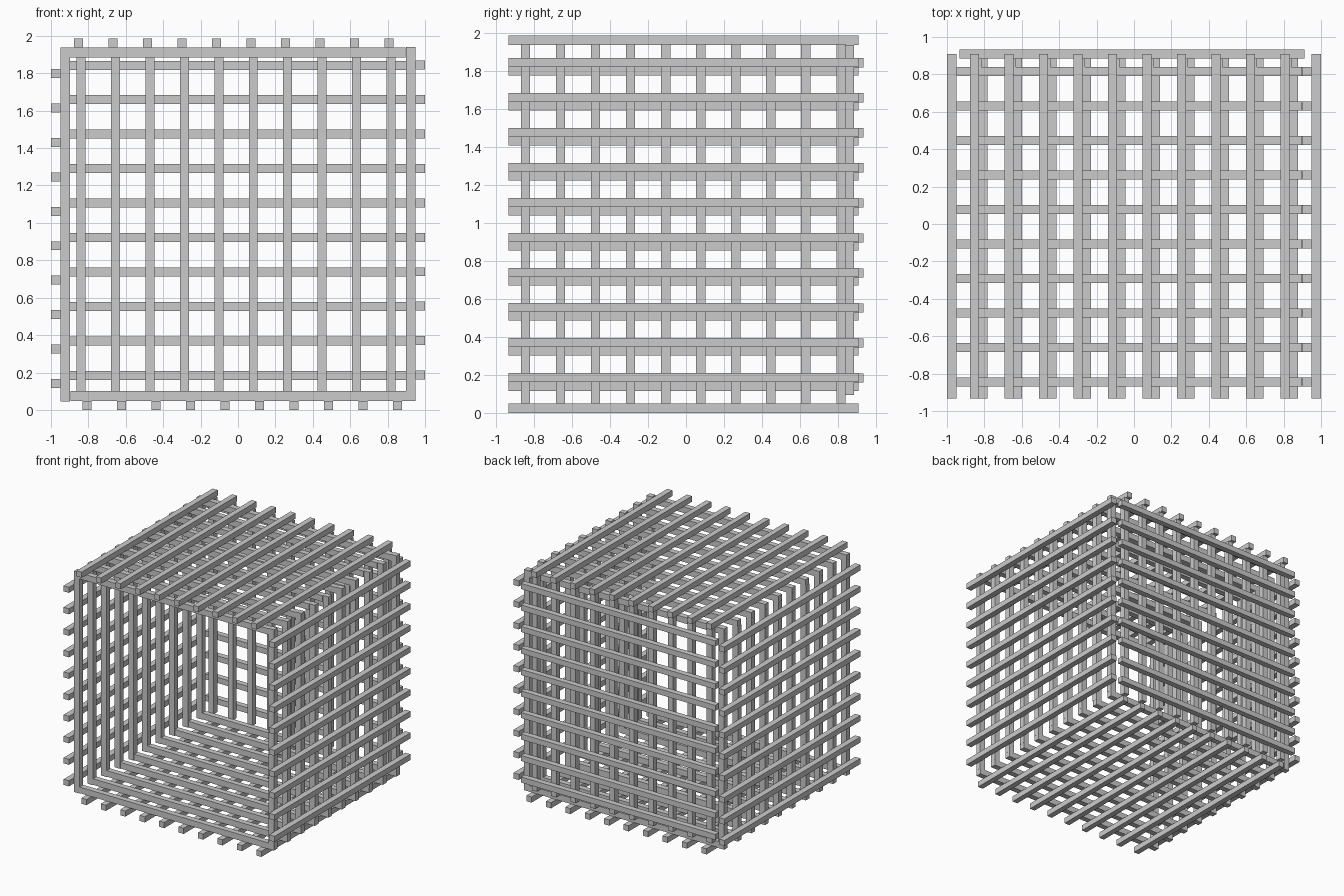
import bpy, bmesh
from math import radians
from mathutils import Matrix, Vector

if "Cube" in bpy.data.objects:
    bpy.data.objects.remove(bpy.data.objects["Cube"])

N, STEP = 10, 0.1843      # slats per layer and their spacing
LEN = N * STEP            # slat length
W = 0.048                 # slat width
MID_Z = 0.9925            # height of the box centre


def slats(name, boxes, rot=Matrix()):
    """One object made of (low corner, high corner) boxes, turned about the box centre."""
    bm = bmesh.new()
    for lo, hi in boxes:
        lo, hi = Vector(lo), Vector(hi)
        m = Matrix.Translation((lo + hi) / 2) @ Matrix.Diagonal((*(hi - lo), 1))
        bmesh.ops.create_cube(bm, size=1, matrix=m)
    bm.transform(Matrix.Translation((0, 0, MID_Z)) @ rot)
    mesh = bpy.data.meshes.new(name)
    bm.to_mesh(mesh)
    bm.free()
    obj = bpy.data.objects.new(name, mesh)
    bpy.context.collection.objects.link(obj)


def centres(first):
    return [first + i * STEP for i in range(N)]


h = W / 2
Y0, X0 = -0.934, -0.948   # where the slats start

# Four lattice walls arranged as a pinwheel around the y axis
walls = [("top", 0, 0.944, 0.9925), ("right", 90, 0.949, 1.0),
         ("bottom", 180, 0.944, 0.9925), ("left", 270, 0.949, 1.0)]
for name, angle, joint, outer in walls:
    rot = Matrix.Rotation(radians(angle), 4, 'Y')
    # inner slats run around the box
    slats(name + "_inner_slats",
          [((X0, y - h, joint - 0.052), (X0 + LEN, y + h, joint)) for y in centres(-0.844)], rot)
    # outer slats run front to back
    slats(name + "_outer_slats",
          [((x - h, Y0, joint), (x + h, Y0 + LEN, outer)) for x in centres(-0.852)], rot)

# Back wall: upright slats inside, level slats outside
BX, BZ = -0.932, 0.094 - MID_Z
slats("back_upright_slats",
      [((x - h, 0.834, BZ), (x + h, 0.885, BZ + LEN)) for x in centres(-0.84)])
slats("back_level_slats",
      [((BX, 0.885, z - h), (BX + LEN, 0.934, z + h)) for z in centres(0.184 - MID_Z)])
